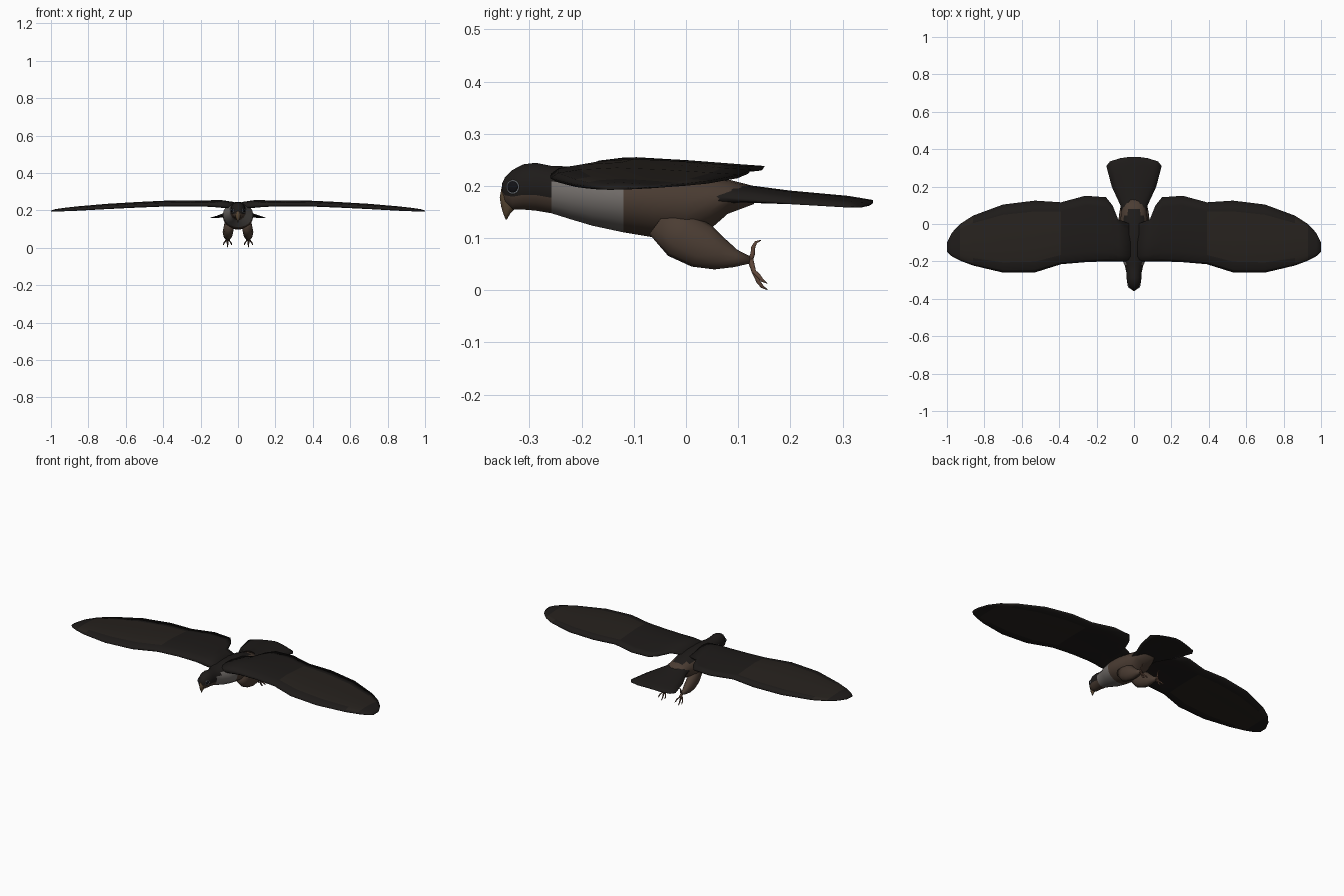
import bpy, bmesh
from math import sin, cos, pi
from mathutils import Vector


def material(name, r, g, b):
    m = bpy.data.materials.new(name)
    m.diffuse_color = (r, g, b, 1)
    return m


DARK = material("dark_feather", 0.013, 0.011, 0.010)
UMBER = material("umber_feather", 0.020, 0.016, 0.013)
BROWN = material("brown_feather", 0.070, 0.046, 0.033)
GREY = material("pale_throat", 0.17, 0.155, 0.145)
HORN = material("horn", 0.10, 0.065, 0.035)
SKIN = material("leg_skin", 0.11, 0.06, 0.04)
BLACK = material("eye_black", 0.006, 0.006, 0.008)
RIM = material("eye_rim", 0.35, 0.38, 0.42)


def loft(name, strands, mats, mirror=False, pick=None):
    """Skin one or more lists of equal-sized rings, capping the ends."""
    bm = bmesh.new()
    for rings in strands:
        vs = [[bm.verts.new(p) for p in r] for r in rings]
        n = len(vs[0])
        for a, b in zip(vs, vs[1:]):
            for i in range(n):
                bm.faces.new((a[i], a[(i + 1) % n], b[(i + 1) % n], b[i]))
        bm.faces.new(vs[0])
        bm.faces.new(vs[-1])
    bmesh.ops.recalc_face_normals(bm, faces=bm.faces[:])
    for f in bm.faces:
        f.smooth = True
        if pick:
            f.material_index = pick(f.calc_center_median())
    me = bpy.data.meshes.new(name)
    bm.to_mesh(me)
    bm.free()
    for m in mats:
        me.materials.append(m)
    ob = bpy.data.objects.new(name, me)
    bpy.context.collection.objects.link(ob)
    if mirror:
        ob.modifiers.new("Mirror", 'MIRROR').use_mirror_merge = False
    return ob


def ellipse(c, u, v, n):
    c, u, v = Vector(c), Vector(u), Vector(v)
    return [c + u * cos(2 * pi * i / n) + v * sin(2 * pi * i / n) for i in range(n)]


def tube(path, n=6):
    """Rings along points (x, y, z, radius across x, radius in the yz plane)."""
    rings = []
    for i, p in enumerate(path):
        a, b = path[max(i - 1, 0)], path[min(i + 1, len(path) - 1)]
        t = Vector((0, b[1] - a[1], b[2] - a[2])).normalized()
        rings.append(ellipse(p[:3], (p[3], 0, 0), (0, -t.z * p[4], t.y * p[4]), n))
    return rings


# Head and body: y, bottom z, top z, half width
BODY = [(-.353, .183, .204, .007), (-.347, .165, .217, .019), (-.333, .154, .231, .030),
        (-.312, .154, .242, .037), (-.288, .152, .245, .040), (-.258, .147, .239, .041),
        (-.22, .135, .238, .050), (-.18, .123, .241, .069), (-.12, .110, .245, .081),
        (-.06, .100, .243, .082), (0, .097, .235, .077), (.045, .115, .225, .070),
        (.08, .146, .213, .064), (.13, .165, .200, .045)]


def body_mat(c):
    if c.y < -.27:
        return 0 if c.z > .185 else 1
    if c.z > .212:
        return 0
    return 2 if c.y < -.14 else 1


loft("body", [[ellipse((0, y, (b + t) / 2), (w, 0, 0), (0, 0, (t - b) / 2), 18)
               for y, b, t, w in BODY]], [DARK, BROWN, GREY], pick=body_mat)

# Hooked beak: z, front y, back y, half width
BEAK = [(.198, -.354, -.325, .009), (.178, -.358, -.320, .015), (.160, -.355, -.322, .012),
        (.148, -.351, -.336, .006), (.136, -.346, -.343, .0015)]
loft("beak", [[ellipse((0, (f + b) / 2, z), (w, 0, 0), (0, (b - f) / 2, 0), 10)
               for z, f, b, w in BEAK]], [HORN])

# Eyes with pale rims
for side, s in (("right", 1), ("left", -1)):
    tilt = (0, pi / 2, -s * .38)
    bpy.ops.mesh.primitive_uv_sphere_add(segments=16, ring_count=8, radius=.0115,
                                         location=(s * .0275, -.332, .198), rotation=tilt)
    eye = bpy.context.object
    eye.name = side + "_eye"
    eye.scale = (1, 1, .5)
    eye.data.materials.append(BLACK)
    bpy.ops.object.shade_smooth()
    bpy.ops.mesh.primitive_torus_add(major_segments=20, minor_segments=6, major_radius=.012,
                                     minor_radius=.0014, rotation=tilt,
                                     location=(s * .029, -.332, .198))
    rim = bpy.context.object
    rim.name = side + "_eye_rim"
    rim.data.materials.append(RIM)
    bpy.ops.object.shade_smooth()

# Wings: x, leading y, trailing y, middle z, thickness
WING = [(.02, -.20, .0, .225, .036), (.085, -.20, .025, .231, .042), (.115, -.20, .10, .233, .040),
        (.15, -.20, .143, .234, .036), (.26, -.204, .151, .235, .032), (.39, -.215, .116, .234, .032),
        (.53, -.259, .125, .228, .031), (.70, -.260, .104, .219, .029), (.86, -.222, .045, .208, .024),
        (.93, -.196, .0, .203, .019), (.975, -.172, -.048, .199, .014), (1.0, -.148, -.098, .195, .006)]
# Section: chord fraction, height in thicknesses
FOIL = [(0, -.15), (.04, .2), (.15, .42), (.35, .55), (.6, .42), (.85, .22), (1, .1),
        (.985, -.15), (.85, -.25), (.6, -.25), (.35, -.3), (.15, -.42), (.04, -.42)]
loft("wings", [[[(x, l + (t - l) * c, z + k * h) for c, h in FOIL] for x, l, t, z, k in WING]],
     [DARK, UMBER], mirror=True,
     pick=lambda c: int(.35 < c.x < .9 and -.2 < c.y < .04))

# Fanned tail: y, half width, top z, thickness, edge droop
TAIL = [(.0, .055, .225, .05, .01), (.06, .066, .212, .045, .014), (.10, .073, .204, .032, .014),
        (.20, .119, .191, .020, .014), (.31, .148, .181, .014, .014), (.335, .128, .177, .011, .012),
        (.352, .072, .174, .008, .007), (.358, .03, .173, .006, .002)]
rings = []
for y, w, z, k, d in TAIL:
    top = [(w * s, y, z - d * s * s - k * .4 * s ** 4) for s in (-1, -.75, -.4, 0, .4, .75, 1)]
    low = [(w * s, y, z - k - d * s * s + k * .4 * s ** 4) for s in (1, .75, .4, 0, -.4, -.75, -1)]
    rings.append(top + low)
loft("tail", [rings], [DARK])

# Feathered thighs
loft("thighs", [tube([(.045, -.05, .135, .026, .034), (.05, -.01, .105, .028, .046),
                      (.054, .03, .085, .028, .044), (.055, .065, .069, .023, .031),
                      (.056, .095, .061, .015, .017), (.056, .122, .058, .007, .007)], 12)],
     [BROWN], mirror=True)

# Feet: three hanging front toes and a raised hind toe, each ending in a claw
toes = [tube([(.056, .112, .060, .007, .007), (.056, .124, .057, .007, .007),
              (.056 + dx * .55, .130, .036, .0045, .005), (.056 + dx, .139, .016 + up, .004, .0045),
              (.056 + dx * 1.15, .146, .007 + up, .003, .0035),
              (.056 + dx * 1.2, .156, .001 + up, .0008, .0008)])
        for dx, up in ((-.018, .012), (0, 0), (.018, .012))]
toes.append(tube([(.056, .122, .054, .006, .006), (.056, .128, .070, .0045, .005),
                  (.056, .129, .083, .0035, .0045), (.056, .134, .092, .0025, .003),
                  (.056, .144, .096, .0008, .0008)]))
loft("feet", toes, [SKIN], mirror=True)
